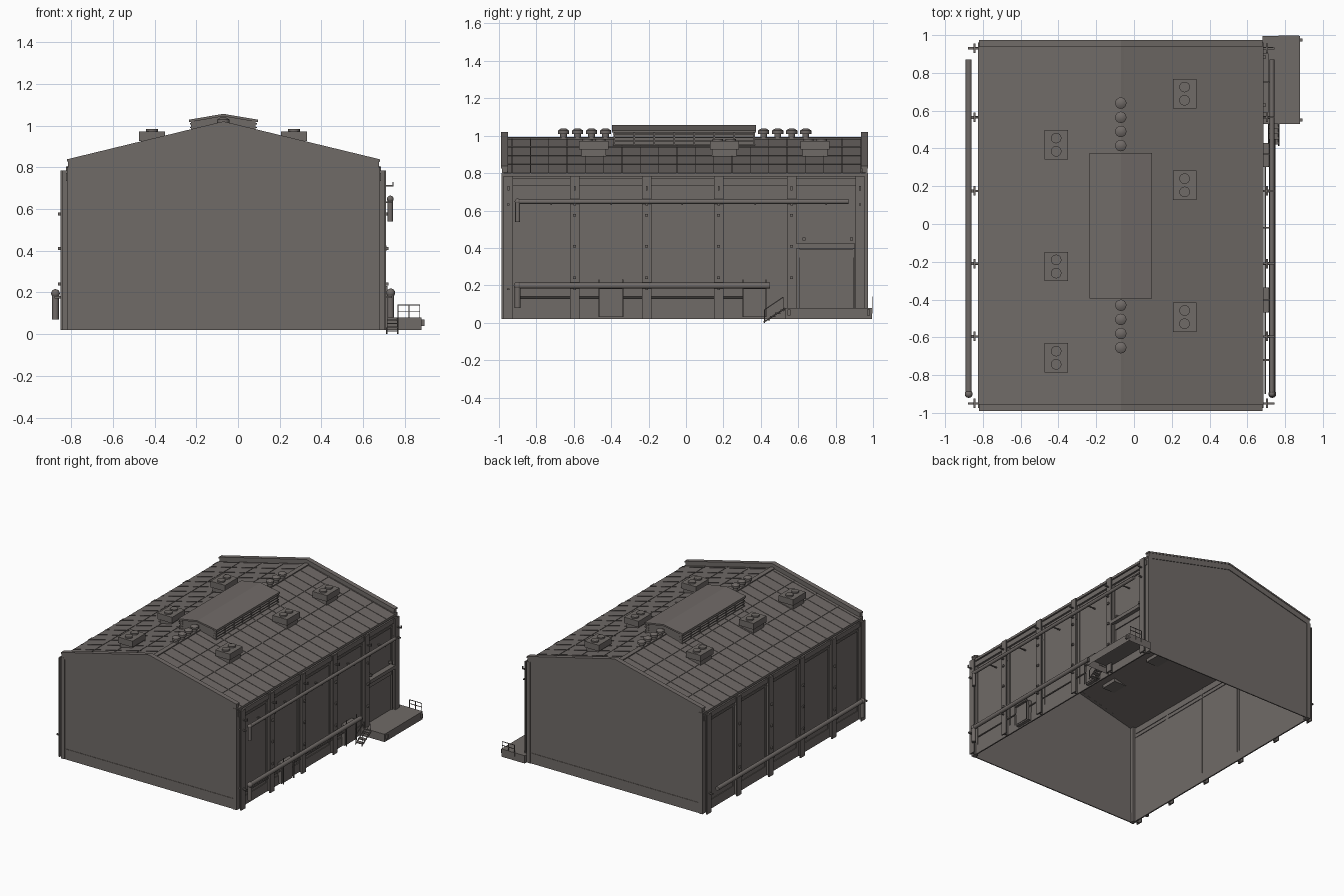
import bpy, bmesh, math
from mathutils import Vector, Matrix

if "Cube" in bpy.data.objects:
    bpy.data.objects.remove(bpy.data.objects["Cube"])

CX = -0.07                      # ridge line x
Y0, Y1 = -0.98, 0.965           # gable walls
COLS = [-0.95, -0.595, -0.21, 0.175, 0.565, 0.93]
mat = bpy.data.materials.new("warm grey")
mat.diffuse_color = (0.162, 0.145, 0.136, 1)
mat.use_nodes = True
mat.node_tree.nodes["Principled BSDF"].inputs["Base Color"].default_value = mat.diffuse_color


def finish(name, bm, smooth=False):
    bmesh.ops.recalc_face_normals(bm, faces=bm.faces)
    me = bpy.data.meshes.new(name)
    bm.to_mesh(me)
    bm.free()
    me.materials.append(mat)
    ob = bpy.data.objects.new(name, me)
    bpy.context.collection.objects.link(ob)
    if smooth:
        bpy.ops.object.select_all(action='DESELECT')
        ob.select_set(True)
        bpy.context.view_layer.objects.active = ob
        bpy.ops.object.shade_smooth_by_angle(angle=math.radians(40))
    return ob


def add_box(bm, x0, x1, y0, y1, z0, z1):
    m = Matrix.Translation(((x0 + x1) / 2, (y0 + y1) / 2, (z0 + z1) / 2))
    bmesh.ops.create_cube(bm, size=1, matrix=m @ Matrix.Diagonal((x1 - x0, y1 - y0, z1 - z0, 1)))


def boxes(name, items):
    bm = bmesh.new()
    for b in items:
        add_box(bm, *b)
    return finish(name, bm)


def add_tube(bm, a, b, r, r2=None, seg=12):
    a, b = Vector(a), Vector(b)
    d = b - a
    m = Matrix.Translation((a + b) / 2) @ d.to_track_quat('Z', 'Y').to_matrix().to_4x4()
    bmesh.ops.create_cone(bm, cap_ends=True, segments=seg, radius1=r,
                          radius2=r if r2 is None else r2, depth=d.length, matrix=m)


def pipe(name, pts, r, seg=12):
    bm = bmesh.new()
    for a, b in zip(pts, pts[1:]):
        add_tube(bm, a, b, r, seg=seg)
    for p in pts[1:-1]:
        bmesh.ops.create_uvsphere(bm, u_segments=seg, v_segments=8, radius=r * 1.02,
                                  matrix=Matrix.Translation(p))
    return finish(name, bm, True)


def add_prism(bm, pts, y0, y1):
    """Extrude a profile of (distance from ridge, z) points along y."""
    f = bm.faces.new([bm.verts.new((CX + u, y0, z)) for u, z in pts])
    g = bmesh.ops.extrude_face_region(bm, geom=[f])['geom']
    bmesh.ops.translate(bm, vec=(0, y1 - y0, 0), verts=[v for v in g if isinstance(v, bmesh.types.BMVert)])


def chevron(w, eave, apex, t, ta=None):
    ta = t if ta is None else ta
    return [(-w, eave), (0, apex), (w, eave), (w, eave - t), (0, apex - ta), (-w, eave - t)]


def roof_z(u):
    return 0.985 - 0.185 * abs(u) / 0.755


# Wall shell, open underneath
bm = bmesh.new()
add_prism(bm, [(-0.74, 0.02), (0.74, 0.02), (0.74, 0.79), (0, 0.965), (-0.74, 0.79)], Y0, Y1)
bm.faces.ensure_lookup_table()
bmesh.ops.delete(bm, geom=[f for f in bm.faces if f.calc_center_median().z < 0.03], context='FACES')
finish("wall_shell", bm)

# Roof slab with panel ribs
bm = bmesh.new()
add_prism(bm, chevron(0.755, 0.80, 0.985, 0.018), -0.975, 0.96)
finish("roof", bm)
bm = bmesh.new()
for i in range(20):
    y = -0.93 + i * 0.098
    add_prism(bm, chevron(0.755, 0.803, 0.988, 0.006), y - 0.002, y + 0.002)
for s in (-1, 1):
    for u in (0.19, 0.38, 0.57):
        a, b = s * (u - 0.002), s * (u + 0.002)
        add_prism(bm, [(a, roof_z(a) - 0.003), (b, roof_z(b) - 0.003),
                       (b, roof_z(b) + 0.003), (a, roof_z(a) + 0.003)], -0.96, 0.95)
add_prism(bm, chevron(0.018, 0.988, 0.993, 0.02), -0.96, 0.95)
finish("roof_ribs_and_ridge_cap", bm)

# Gable parapets and corner posts
bm = bmesh.new()
for a, b in ((-0.985, -0.955), (0.94, 0.97)):
    add_prism(bm, chevron(0.745, 0.83, 1.012, 0.045, 0.047), a, b)
    add_prism(bm, chevron(0.75, 0.838, 1.02, 0.012), a - 0.004, b + 0.003)
finish("gable_parapets", bm)
items = []
for s in (-1, 1):
    a, b = sorted((CX + s * 0.72, CX + s * 0.75))
    items += [(a, b, -0.987, -0.95, 0.02, 0.80), (a, b, 0.935, 0.972, 0.02, 0.80)]
boxes("corner_posts", items)
boxes("gable_plinths", [(CX - 0.72, CX + 0.72, -0.983, -0.975, 0.02, 0.10),
                        (CX - 0.72, CX + 0.72, 0.96, 0.968, 0.02, 0.10)])

# I-beam columns, eave beams and bolts on both long sides
cols, beams, bolts = [], [], []
for s in (-1, 1):
    def span(a, b):
        return tuple(sorted((CX + s * a, CX + s * b)))
    for y in COLS:
        cols.append((*span(0.77, 0.78), y - 0.025, y + 0.025, 0.02, 0.785))
        cols.append((*span(0.735, 0.775), y - 0.005, y + 0.005, 0.02, 0.785))
        cols.append((*span(0.738, 0.745), y - 0.025, y + 0.025, 0.02, 0.785))
        if abs(y) < 0.9:
            for z in (0.24, 0.41, 0.575):
                bolts.append((*span(0.775, 0.792), y - 0.008, y + 0.008, z - 0.007, z + 0.007))
    beams.append((*span(0.735, 0.755), -0.97, 0.955, 0.735, 0.772))
    beams.append((*span(0.735, 0.747), -0.97, 0.955, 0.705, 0.715))
    beams.append((*span(0.735, 0.745), -0.97, 0.955, 0.02, 0.09))
boxes("side_columns", cols)
boxes("side_beams", beams)
boxes("column_bolts", bolts)

# Ridge vent mushrooms
bm = bmesh.new()
for y in (0.64, 0.565, 0.49, 0.415, -0.43, -0.505, -0.58, -0.655):
    add_tube(bm, (CX, y, 0.96), (CX, y, 1.015), 0.018, seg=16)
    add_tube(bm, (CX, y, 1.01), (CX, y, 1.028), 0.03, seg=16)
    add_tube(bm, (CX, y, 1.028), (CX, y, 1.038), 0.03, 0.014, seg=16)
finish("ridge_vents", bm, True)

# Louvred ridge monitor
bm = bmesh.new()
add_prism(bm, [(-0.14, 0.93), (0.14, 0.93), (0.14, 1.022), (0, 1.045), (-0.14, 1.022)], -0.385, 0.365)
finish("monitor_body", bm)
bm = bmesh.new()
add_prism(bm, chevron(0.165, 1.028, 1.056, 0.012), -0.395, 0.375)
finish("monitor_roof", bm)
items = []
for s in (-1, 1):
    a, b = sorted((CX + s * 0.13, CX + s * 0.16))
    items += [(a, b, -0.39, 0.37, z, z + 0.006) for z in (0.948, 0.968, 0.988, 1.006)]
    a, b = sorted((CX + s * 0.138, CX + s * 0.155))
    items += [(a, b, -0.388 + i * 0.107, -0.38 + i * 0.107, 0.94, 1.022) for i in range(8)]
boxes("monitor_louvres", items)

# Roof fan units
bm, fans = bmesh.new(), bmesh.new()
for x, ys in ((-0.412, (0.42, -0.225, -0.708)), (0.268, (0.69, 0.205, -0.493))):
    for y in ys:
        add_box(bm, x - 0.052, x + 0.052, y - 0.066, y + 0.066, 0.87, 0.94)
        add_box(bm, x - 0.062, x + 0.062, y - 0.078, y + 0.078, 0.925, 0.972)
        for d in (-0.035, 0.035):
            add_tube(fans, (x, y + d, 0.965), (x, y + d, 0.983), 0.028, seg=16)
finish("roof_units", bm)
finish("roof_unit_fans", fans, True)

# Long pipes with down-turned ends
pipe("left_pipe", [(-0.875, -0.90, 0.07), (-0.875, -0.90, 0.195), (-0.875, 0.87, 0.195)], 0.016)
pipe("right_upper_pipe", [(0.73, -0.90, 0.54), (0.73, -0.90, 0.648), (0.73, 0.87, 0.648)], 0.013)
pipe("right_lower_pipe", [(0.732, -0.90, 0.08), (0.732, -0.90, 0.198), (0.732, 0.45, 0.198)], 0.016)
pipe("right_thin_pipe", [(0.695, -0.90, 0.135), (0.695, 0.43, 0.135)], 0.005, 8)
bm = bmesh.new()
for x, z, r, y in ((-0.875, 0.195, 0.021, -0.90), (0.73, 0.648, 0.016, -0.90), (0.732, 0.198, 0.021, -0.90)):
    bmesh.ops.create_uvsphere(bm, u_segments=12, v_segments=8, radius=r, matrix=Matrix.Translation((x, y, z)))
finish("pipe_elbows", bm, True)

# Pipe brackets and wall hooks
items = []
for y in COLS:
    items.append((-0.88, -0.81, y - 0.006, y + 0.006, 0.172, 0.182))
    items.append((0.67, 0.735, y - 0.006, y + 0.006, 0.628, 0.637))
    items.append((0.70, 0.745, y - 0.005, y + 0.005, 0.708, 0.715))
    items.append((0.74, 0.745, y - 0.005, y + 0.005, 0.715, 0.73))
    if y < 0.5:
        items.append((0.67, 0.737, y - 0.006, y + 0.006, 0.174, 0.184))
for y in (-0.72, -0.40, -0.02, 0.37, 0.75):
    items.append((0.67, 0.735, y - 0.004, y + 0.004, 0.63, 0.637))
boxes("pipe_brackets", items)

# Two service hatches with posts behind the lower pipe
items = []
for y0, y1 in ((-0.468, -0.335), (0.302, 0.43)):
    items += [(0.66, 0.70, y0, y1, 0.03, 0.185), (0.66, 0.715, y0, y1, 0.18, 0.188),
              (0.70, 0.704, y0 + 0.012, y1 - 0.012, 0.04, 0.17)]
    items += [(0.71, 0.716, y, y + 0.006, 0.03, 0.23) for y in (y0, y1 - 0.006)]
boxes("service_hatches", items)

# Loading door with canopy and lamps
boxes("loading_door", [(0.66, 0.677, 0.605, 0.895, 0.08, 0.35), (0.66, 0.685, 0.605, 0.895, 0.35, 0.395),
                       (0.66, 0.69, 0.592, 0.607, 0.08, 0.40), (0.66, 0.69, 0.893, 0.903, 0.08, 0.40)])
boxes("door_canopy", [(0.66, 0.712, 0.59, 0.903, 0.398, 0.425)])
boxes("door_lamps", [(0.66, 0.70, y - 0.008, y + 0.008, 0.44, 0.456) for y in (0.63, 0.885)])

# Loading dock, open underneath, with bumpers
dock = boxes("loading_dock", [(0.68, 0.88, 0.53, 0.995, 0.02, 0.08)])
bm = bmesh.new()
bm.from_mesh(dock.data)
bmesh.ops.delete(bm, geom=[f for f in bm.faces if f.normal.z < -0.9], context='FACES')
bm.to_mesh(dock.data)
bm.free()
boxes("dock_bumpers", [(0.87, 0.893, y - 0.008, y + 0.008, 0.04, 0.07) for y in (0.55, 0.975)])
items = [(x, x + 0.004, 0.994, 0.998, 0.05, 0.14) for x in (0.765, 0.817, 0.869)]
items += [(0.765, 0.873, 0.994, 0.998, z, z + 0.004) for z in (0.108, 0.137)]
boxes("dock_railing", items)

# Steps up to the dock
boxes("steps", [(0.712, 0.765, 0.42 + i * 0.028, 0.45 + i * 0.028, 0.012 + i * 0.018, 0.018 + i * 0.018)
                for i in range(4)])
bm = bmesh.new()
for x in (0.712, 0.766):
    add_tube(bm, (x, 0.415, 0.003), (x, 0.53, 0.078), 0.004, seg=6)
    add_tube(bm, (x, 0.42, 0.07), (x, 0.52, 0.137), 0.0025, seg=6)
    add_tube(bm, (x, 0.42, 0.0), (x, 0.42, 0.07), 0.0025, seg=6)
    add_tube(bm, (x, 0.52, 0.06), (x, 0.52, 0.137), 0.0025, seg=6)
finish("step_stringers_and_handrails", bm)
